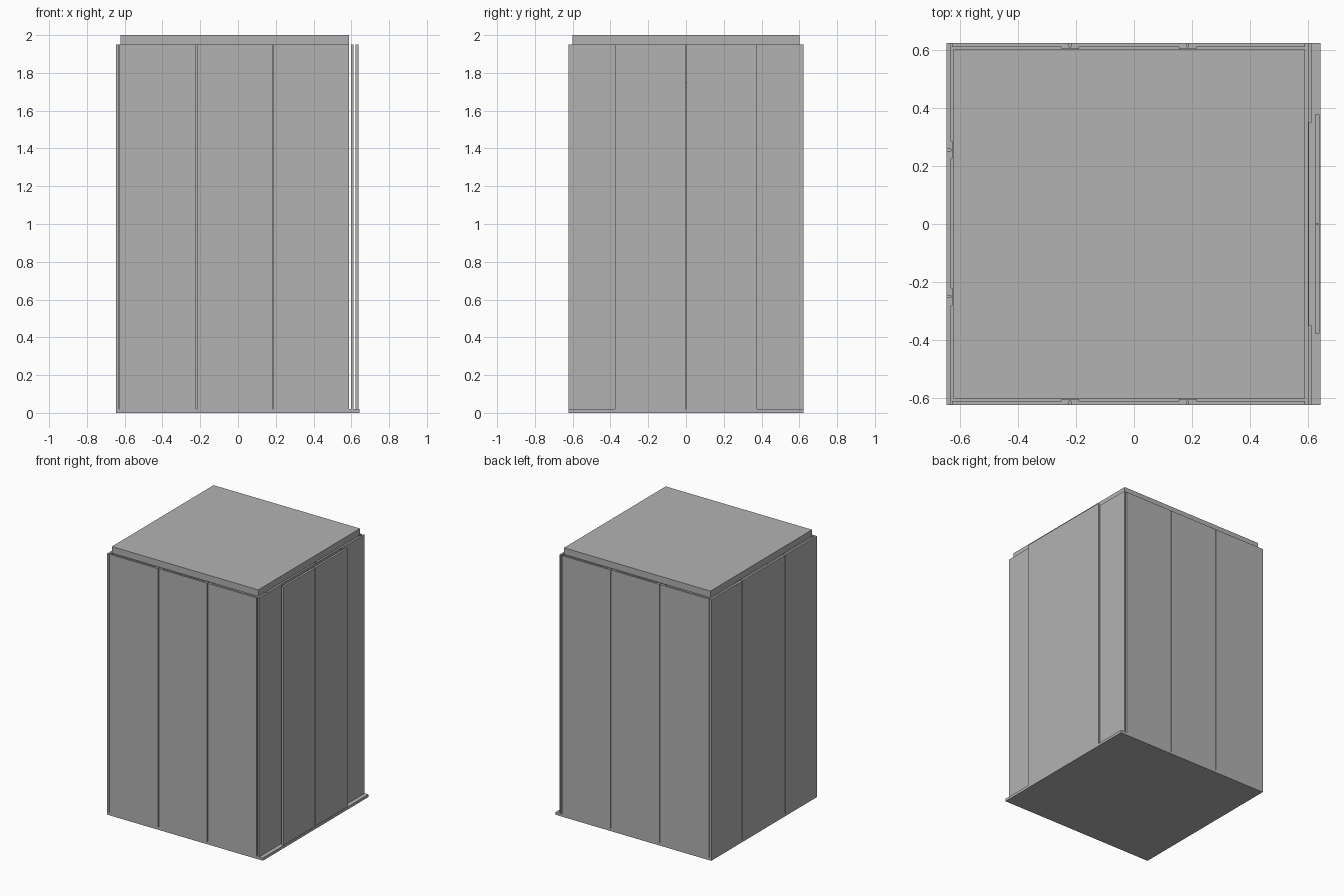
import bpy, bmesh

if "Cube" in bpy.data.objects:
    bpy.data.objects.remove(bpy.data.objects["Cube"])

# Single plain metal colour
metal = bpy.data.materials.new("grey metal")
metal.diffuse_color = (0.448, 0.448, 0.448, 1)
metal.use_nodes = True
metal.node_tree.nodes["Principled BSDF"].inputs["Base Color"].default_value = metal.diffuse_color


def boxes(name, ranges):
    """One object made of boxes, each given as ((x0, x1), (y0, y1), (z0, z1))."""
    bm = bmesh.new()
    for r in ranges:
        verts = bmesh.ops.create_cube(bm, size=1)["verts"]
        for v in verts:
            for i in range(3):
                v.co[i] = r[i][0] if v.co[i] < 0 else r[i][1]
    mesh = bpy.data.meshes.new(name)
    bm.to_mesh(mesh)
    bm.free()
    mesh.materials.append(metal)
    obj = bpy.data.objects.new(name, mesh)
    bpy.context.collection.objects.link(obj)
    return obj


def spans(start, seams, end, gap=0.006):
    """Split a length into panels separated by narrow gaps."""
    lows = [start] + [s + gap / 2 for s in seams]
    highs = [s - gap / 2 for s in seams] + [end]
    return list(zip(lows, highs))


FLOOR, TOP, Y = 0.02, 1.95, 0.623
wall_z = (FLOOR, TOP)

# Floor slab and roof slab
boxes("floor", [((-0.645, 0.642), (-Y, Y), (0, FLOOR))])
boxes("roof", [((-0.622, 0.588), (-0.6, 0.6), (TOP, 2.0))])

# Front and back walls: three panels each, with strips behind the seams
seams_x = (-0.22, 0.185)
for name, s in (("front", -1), ("back", 1)):
    outer = tuple(sorted((s * Y, s * 0.609)))
    inner = tuple(sorted((s * 0.609, s * 0.603)))
    boxes(name + "_wall_panels",
          [(x, outer, wall_z) for x in spans(-0.627, seams_x, 0.588)])
    boxes(name + "_seam_strips",
          [((x - 0.03, x + 0.03), inner, wall_z) for x in seams_x])

# Left wall: three panels across the full depth
seams_y = (-0.25, 0.255)
boxes("left_wall_panels",
      [((-0.645, -0.63), y, wall_z) for y in spans(-Y, seams_y, Y)])
boxes("left_seam_strips",
      [((-0.63, -0.625), (y - 0.03, y + 0.03), wall_z) for y in seams_y])

# Doorway: two jambs and a header
boxes("door_jambs", [((0.599, 0.611), (-Y, -0.35), wall_z),
                     ((0.599, 0.611), (0.35, Y), wall_z)])
boxes("door_header", [((0.599, 0.603), (-0.35, 0.35), (1.75, TOP))])

# Pair of sliding doors in front of the jambs
boxes("sliding_doors",
      [((0.623, 0.639), y, wall_z) for y in spans(-0.377, (0,), 0.377, 0.004)])
